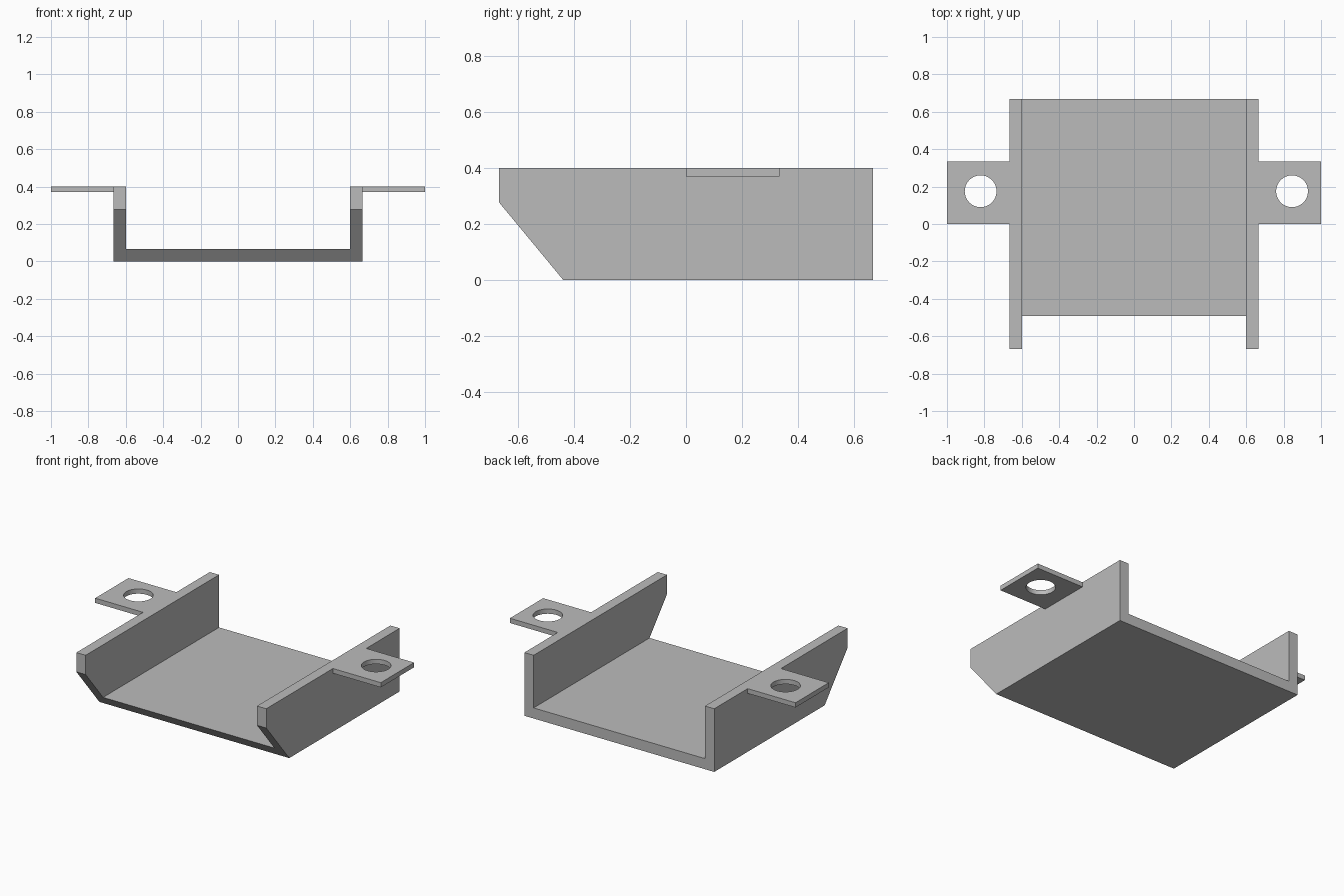
import bpy
import bmesh
from mathutils import Vector

cube = bpy.data.objects.get("Cube")
if cube:
    bpy.data.objects.remove(cube, do_unlink=True)

grey = bpy.data.materials.new("plain grey")
grey.use_nodes = True
colour = (0.5, 0.5, 0.5, 1)
grey.diffuse_color = colour
grey.node_tree.nodes["Principled BSDF"].inputs["Base Color"].default_value = colour

INNER, OUTER = 0.6, 0.665      # wall faces
FLOOR, TOP = 0.067, 0.4        # floor thickness and wall height
HALF = 0.667                   # half depth
HOLE_Y, HOLE_R = 0.175, 0.085


def add_object(name, bm):
    bmesh.ops.recalc_face_normals(bm, faces=bm.faces)
    mesh = bpy.data.meshes.new(name)
    bm.to_mesh(mesh)
    bm.free()
    mesh.materials.append(grey)
    obj = bpy.data.objects.new(name, mesh)
    bpy.context.collection.objects.link(obj)
    return obj


def box(name, low, high):
    bm = bmesh.new()
    bmesh.ops.create_cube(bm, size=1)
    low, high = Vector(low), Vector(high)
    for v in bm.verts:
        v.co = (low + high) / 2 + v.co * (high - low)
    return add_object(name, bm)


def boolean(target, tool, operation):
    mod = target.modifiers.new(operation.title(), 'BOOLEAN')
    mod.object, mod.operation, mod.solver = tool, operation, 'EXACT'
    bpy.context.view_layer.objects.active = target
    bpy.ops.object.modifier_apply(modifier=mod.name)
    bpy.data.objects.remove(tool, do_unlink=True)


# U-shaped channel extruded from front to back
half_profile = [(OUTER, 0), (OUTER, TOP), (INNER, TOP), (INNER, FLOOR)]
profile = half_profile + [(-x, z) for x, z in reversed(half_profile)]
bm = bmesh.new()
face = bm.faces.new([bm.verts.new((x, -HALF, z)) for x, z in profile])
extruded = bmesh.ops.extrude_face_region(bm, geom=[face])
bmesh.ops.translate(bm, vec=(0, 2 * HALF, 0),
                    verts=[g for g in extruded["geom"] if isinstance(g, bmesh.types.BMVert)])
if face.is_valid and all(len(e.link_faces) > 2 for e in face.edges):
    bm.faces.remove(face)
bracket = add_object("bracket_channel", bm)

# Sloping cut along the lower front edge
bm = bmesh.new()
wedge = [(-HALF, 0.278), (-0.437, 0), (-0.355, -0.1), (-1, -0.1), (-1, 0.278)]
face = bm.faces.new([bm.verts.new((-1, y, z)) for y, z in wedge])
extruded = bmesh.ops.extrude_face_region(bm, geom=[face])
bmesh.ops.translate(bm, vec=(2, 0, 0),
                    verts=[g for g in extruded["geom"] if isinstance(g, bmesh.types.BMVert)])
boolean(bracket, add_object("front_cutter", bm), 'DIFFERENCE')

# Mounting tabs, each with a round screw hole
for side, hole_x in ((-1, -0.82), (1, 0.845)):
    xs = sorted((side * (OUTER - 0.03), side))
    tab = box("mounting_tab", (xs[0], 0, 0.37), (xs[1], 0.333, TOP))
    bm = bmesh.new()
    bmesh.ops.create_cone(bm, cap_ends=True, segments=64, radius1=HOLE_R,
                          radius2=HOLE_R, depth=0.2)
    bmesh.ops.translate(bm, vec=(hole_x, HOLE_Y, TOP), verts=bm.verts)
    boolean(tab, add_object("hole_cutter", bm), 'DIFFERENCE')
    boolean(bracket, tab, 'UNION')

# Flat faces with smooth hole walls
bpy.ops.object.select_all(action='DESELECT')
bracket.select_set(True)
bpy.context.view_layer.objects.active = bracket
bpy.ops.object.shade_smooth_by_angle(angle=0.5)
